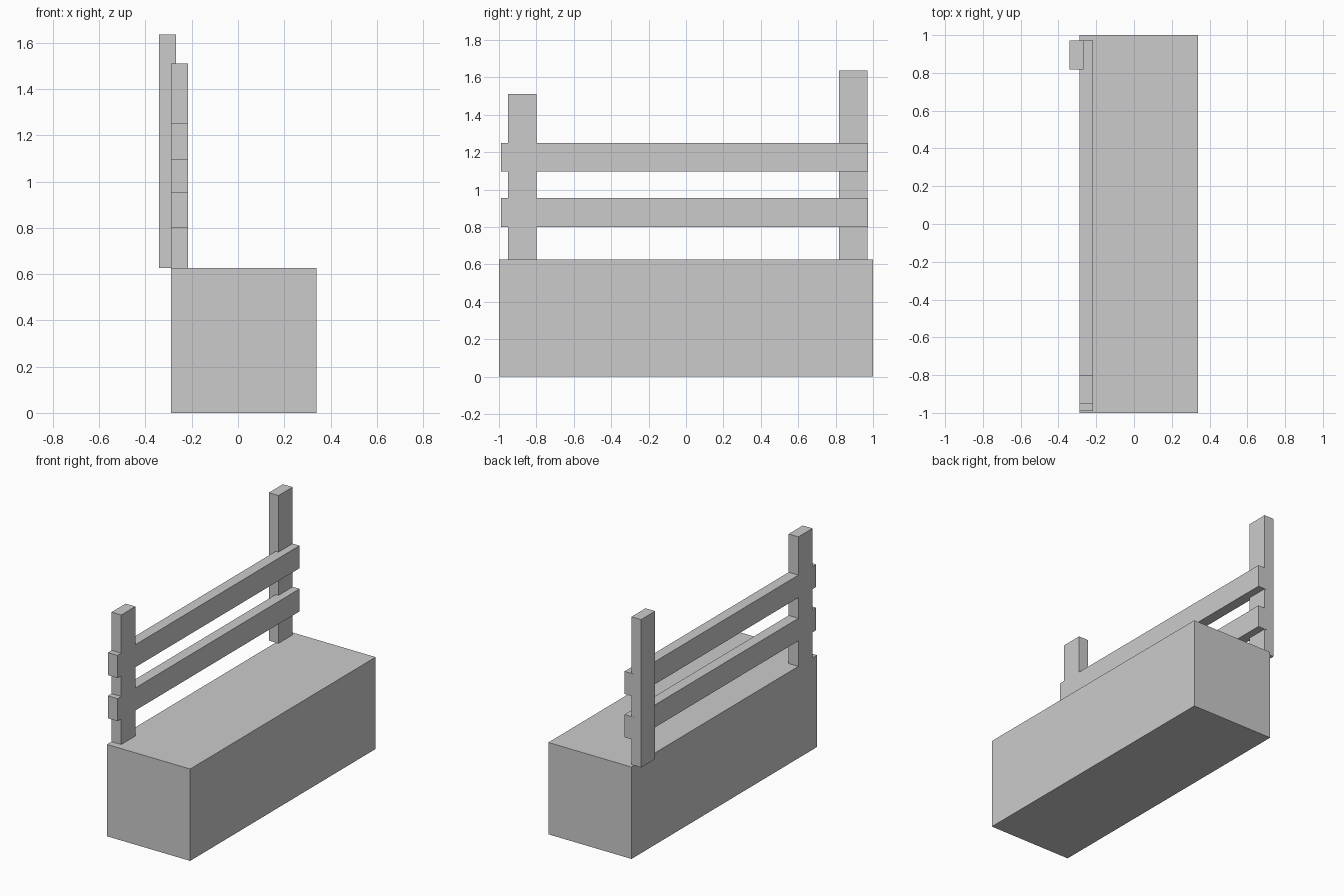
import bpy

default = bpy.data.objects.get("Cube")
if default:
    bpy.data.objects.remove(default, do_unlink=True)

grey = bpy.data.materials.new("plain_grey")
grey.use_nodes = True
colour = (0.6, 0.6, 0.6, 1)
grey.diffuse_color = colour
grey.node_tree.nodes["Principled BSDF"].inputs["Base Color"].default_value = colour


def box(name, x, y, z):
    """Add a box spanning the given (low, high) ranges."""
    spans = (x, y, z)
    bpy.ops.mesh.primitive_cube_add(size=1, location=[(a + b) / 2 for a, b in spans])
    ob = bpy.context.object
    ob.name = name
    ob.scale = [b - a for a, b in spans]
    bpy.ops.object.transform_apply(location=False, rotation=False, scale=True)
    ob.data.materials.append(grey)
    return ob


SEAT_TOP = 0.627
RAIL_X = (-0.289, -0.216)

# Solid block seat
box("seat_block", (-0.289, 0.339), (-1, 1), (0, SEAT_TOP))

# Short post in line with the rails, tall post behind them
box("short_post", RAIL_X, (-0.951, -0.799), (SEAT_TOP, 1.511))
box("tall_post", (-0.341, -0.268), (0.819, 0.971), (SEAT_TOP, 1.636))

# Two horizontal back rails
for name, low in (("lower_rail", 0.801), ("upper_rail", 1.096)):
    box(name, RAIL_X, (-0.99, 0.972), (low, low + 0.154))
